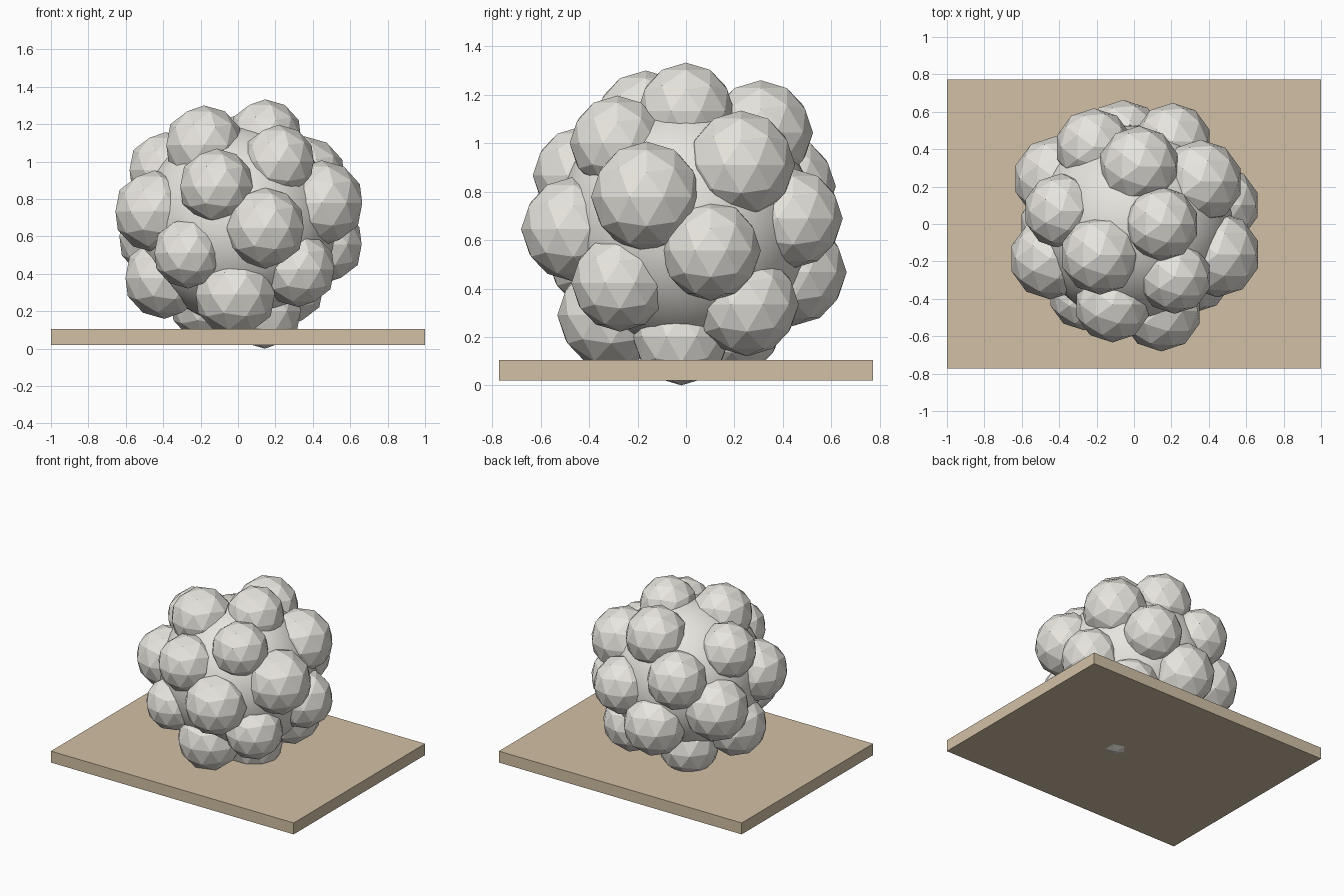
import bpy, math

if "Cube" in bpy.data.objects:
    bpy.data.objects.remove(bpy.data.objects["Cube"])

def material(name, rgb):
    m = bpy.data.materials.new(name)
    m.diffuse_color = (*rgb, 1)
    m.use_nodes = True
    m.node_tree.nodes["Principled BSDF"].inputs["Base Color"].default_value = m.diffuse_color
    return m

pale = material("pale_shell", (0.80, 0.78, 0.73))
tan = material("tan_base", (0.65, 0.53, 0.38))

def finish(name, mat):
    o = bpy.context.object
    o.name = name
    o.data.materials.append(mat)
    return o

CENTRE_Z = 0.667
ORBIT = 0.488

# smooth core ball
bpy.ops.mesh.primitive_ico_sphere_add(subdivisions=4, radius=0.53, location=(0, 0, CENTRE_Z))
finish("core", pale)
bpy.ops.object.shade_smooth()

# faceted bumps on a golden-angle spiral, slightly varied sizes
radii = [.200, .212, .216, .197, .202, .224, .203, .208, .229, .219, .206,
         .216, .227, .207, .190, .222, .201, .219, .214, .222, .210, .201]
n = len(radii)
step = math.pi * (1 + math.sqrt(5))
for i, r in enumerate(radii):
    c = 1 - (2 * i + 1) / n
    s = math.sqrt(1 - c * c)
    a = step * i
    bpy.ops.mesh.primitive_ico_sphere_add(
        subdivisions=2, radius=r,
        location=(ORBIT * s * math.cos(a), ORBIT * s * math.sin(a), CENTRE_Z + ORBIT * c))
    finish(f"bump_{i + 1}", pale)

# base slab
bpy.ops.mesh.primitive_cube_add(size=1, location=(0, 0, 0.0625))
slab = finish("base_slab", tan)
slab.scale = (2.0, 1.545, 0.085)
